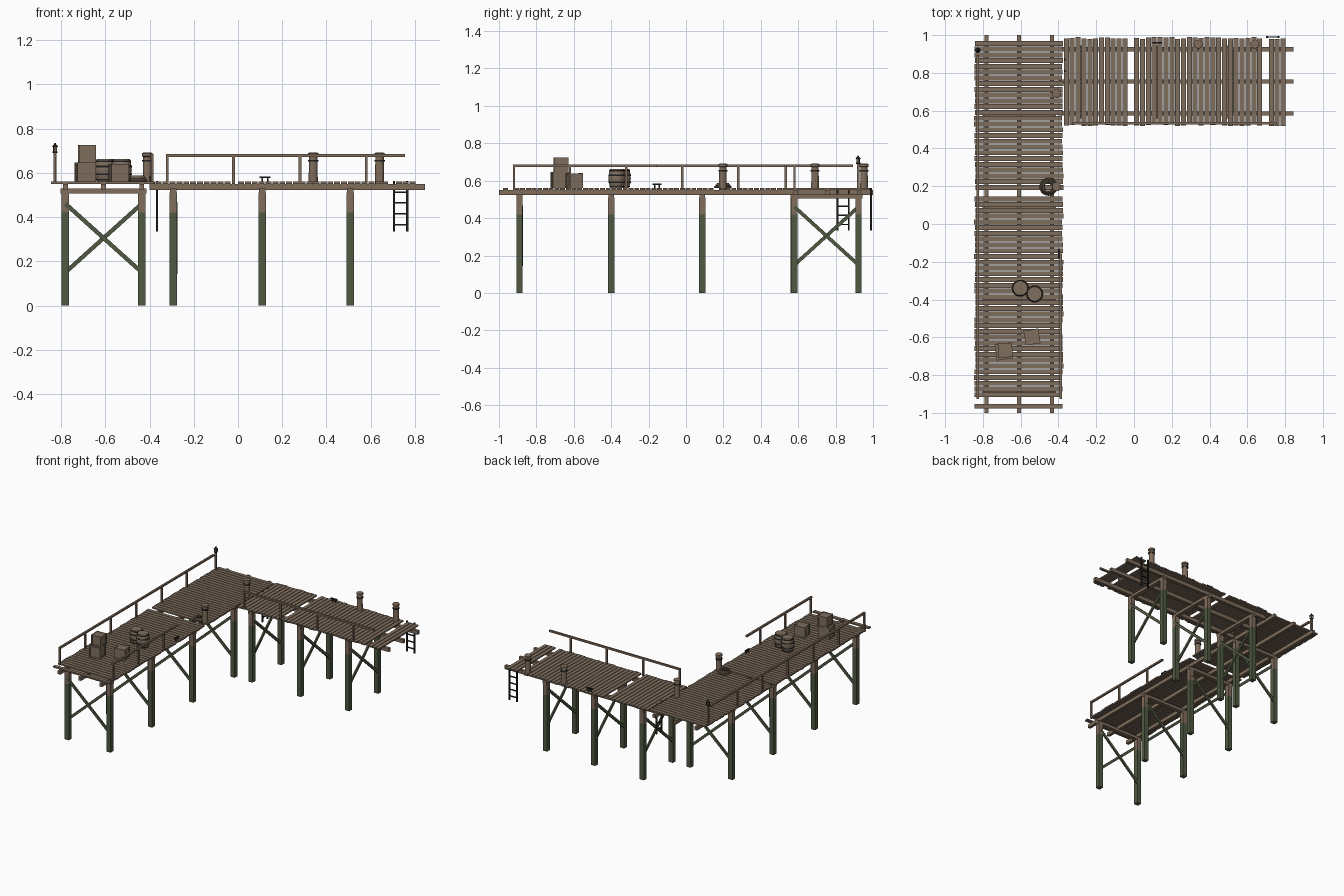
import bpy, bmesh, math, random
from mathutils import Matrix, Vector

if "Cube" in bpy.data.objects:
    bpy.data.objects.remove(bpy.data.objects["Cube"])

random.seed(4)


def srgb(r, g, b):
    return tuple(((c / 255 + 0.055) / 1.055) ** 2.4 for c in (r, g, b)) + (1,)


def material(name, rgb):
    m = bpy.data.materials.new(name)
    m.diffuse_color = srgb(*rgb)
    m.use_nodes = True
    m.node_tree.nodes["Principled BSDF"].inputs["Base Color"].default_value = m.diffuse_color
    return m


WOOD = material("weathered wood", (127, 110, 94))
BEAM = material("beam wood", (128, 109, 92))
ALGAE = material("green algae wood", (80, 90, 66))
METAL = material("dark iron", (34, 33, 32))
ROPE = material("old rope", (104, 92, 76))
GLASS = material("lamp glass", (150, 130, 95))


def box(bm, center, size, rot=None):
    m = Matrix.Translation(center) @ (rot or Matrix()) @ Matrix.Diagonal((*size, 1))
    bmesh.ops.create_cube(bm, size=1, matrix=m)


def span(bm, lo, hi):
    lo, hi = Vector(lo), Vector(hi)
    box(bm, (lo + hi) / 2, hi - lo)


def bar(bm, a, b, w, t):
    """Rectangular stick from a to b."""
    a, b = Vector(a), Vector(b)
    d = b - a
    box(bm, (a + b) / 2, (w, t, d.length), d.to_track_quat('Z', 'Y').to_matrix().to_4x4())


def lathe(bm, center, profile, n=12):
    """Closed turned shape from (radius, z) pairs."""
    rings = [[bm.verts.new((center[0] + r * math.cos(2 * math.pi * i / n),
                            center[1] + r * math.sin(2 * math.pi * i / n), z))
              for i in range(n)] for r, z in profile]
    for p, q in zip(rings, rings[1:]):
        for i in range(n):
            bm.faces.new((p[i], p[(i + 1) % n], q[(i + 1) % n], q[i]))
    bm.faces.new(rings[0][::-1])
    bm.faces.new(rings[-1])


def finish(bm, name, mat):
    me = bpy.data.meshes.new(name)
    bm.to_mesh(me)
    bm.free()
    me.materials.append(mat)
    ob = bpy.data.objects.new(name, me)
    bpy.context.collection.objects.link(ob)
    return ob


Z0, Z1 = 0.55, 0.56      # deck underside and top

# Deck planks of the long pier and the side pier, with missing boards
bm = bmesh.new()
for i in range(64):
    if i not in (1, 37):
        j = random.uniform(-0.004, 0.004)
        box(bm, (-0.61 + j, -0.965 + i * 0.0305, 0.555), (0.465, 0.026, 0.01))
finish(bm, "long_pier_planks", WOOD)
bm = bmesh.new()
for i in range(38):
    if i not in (11, 34):
        j = random.uniform(-0.005, 0.005)
        box(bm, (-0.358 + i * 0.031, 0.754 + j, 0.555), (0.0265, 0.462, 0.01))
finish(bm, "side_pier_planks", WOOD)

# Stringers under the planks
bm = bmesh.new()
for x in (-0.78, -0.608, -0.435):
    span(bm, (x - 0.011, -1, 0.524), (x + 0.011, 1, Z0))
for y in (0.585, 0.755, 0.925):
    span(bm, (-0.40, y - 0.011, 0.523), (0.845, y + 0.011, Z0))
finish(bm, "stringers", BEAM)

# Bents: two piles, a cap beam and crossed braces
low, top, caps, braces = (bmesh.new() for _ in range(4))


def bent(p, q):
    p, q = Vector(p), Vector(q)
    along = (q - p).normalized()
    side = Vector((-along.y, along.x, 0))
    up = Vector((0, 0, 1))
    for c in (p, q):
        box(low, c + up * 0.21, (0.034, 0.034, 0.42))
        box(top, c + up * 0.465, (0.034, 0.034, 0.09))
    ext = along * 0.022
    mid = (p + q) / 2 + up * 0.517
    d = q - p + 2 * ext
    box(caps, mid, (max(abs(d.x), 0.03), max(abs(d.y), 0.03), 0.022))
    for a, b, s in ((p, q, 0.012), (q, p, -0.012)):
        o = side * s
        # track axis keeps the stick's wide face in the plane of the bent
        v = b - a + up * 0.31
        z = v.normalized()
        rot = Matrix((side.cross(z), side, z)).transposed().to_4x4()
        box(braces, (a + b) / 2 + up * 0.305 + o, (0.019, 0.011, v.length), rot)


for y in (-0.89, -0.40, 0.087, 0.575):
    bent((-0.78, y, 0), (-0.435, y, 0))
for x in (-0.292, 0.11, 0.508):
    bent((x, 0.58, 0), (x, 0.922, 0))
finish(low, "pile_lower", ALGAE)
finish(top, "pile_upper", BEAM)
finish(caps, "cap_beams", BEAM)
finish(braces, "cross_braces", ALGAE)

# Railings
bm = bmesh.new()


def rail(start, direction, posts, length):
    s, d = Vector(start), Vector(direction)
    for i in range(posts):
        c = s + d * 0.3 * i
        box(bm, (c.x, c.y, 0.612), (0.012, 0.012, 0.124))
    m = s + d * (length / 2 - 0.006)
    box(bm, (m.x, m.y, 0.679), (max(0.014, d.x * length), max(0.014, d.y * length), 0.013))


rail((-0.828, -0.92, 0), (0, 1, 0), 6, 1.82)
rail((-0.388, -0.92, 0), (0, 1, 0), 3, 0.77)
rail((-0.32, 0.533, 0), (1, 0, 0), 4, 1.08)
finish(bm, "railings", BEAM)

# Mooring bollards with iron rings
wood, iron = bmesh.new(), bmesh.new()
for c in ((0.34, 0.952), (0.64, 0.952), (-0.41, 0.69), (-0.41, 0.197)):
    lathe(wood, c, [(0.021, 0.55), (0.019, 0.672), (0.024, 0.675), (0.024, 0.688), (0.018, 0.691)])
    lathe(iron, c, [(0.024, 0.65), (0.024, 0.658)])
finish(wood, "bollards", BEAM)
finish(iron, "bollard_rings", METAL)

# Rope coil: stacked, shrinking rings
for k, (r, z) in enumerate(((0.041, 0.566), (0.034, 0.574), (0.028, 0.581))):
    bpy.ops.mesh.primitive_torus_add(major_radius=r, minor_radius=0.007, major_segments=20,
                                     minor_segments=6, location=(-0.453, 0.197, z))
    ob = bpy.context.object
    ob.name = f"rope_coil_{k + 1}"
    ob.data.materials.append(ROPE)

# Cleats
bm = bmesh.new()
for (x, y), (dx, dy) in (((-0.397, -0.155), (0, 1)), ((0.122, 0.96), (1, 0))):
    box(bm, (x, y, 0.58), (0.009 + 0.041 * dx, 0.009 + 0.041 * dy, 0.008))
    for s in (-0.012, 0.012):
        box(bm, (x + s * dx, y + s * dy, 0.568), (0.008, 0.008, 0.02))
finish(bm, "cleats", METAL)

# Ladders
bm = bmesh.new()
for c, d in ((Vector((0.735, 0.99, 0)), Vector((1, 0, 0))), (Vector((-0.366, 0.84, 0)), Vector((0, 1, 0)))):
    for s in (-0.03, 0.03):
        p = c + d * s
        span(bm, p + Vector((-0.005, -0.005, 0.335)), p + Vector((0.005, 0.005, 0.562)))
    for z in (0.366, 0.415, 0.464, 0.513):
        bar(bm, c - d * 0.03 + Vector((0, 0, z)), c + d * 0.03 + Vector((0, 0, z)), 0.007, 0.007)
finish(bm, "ladders", METAL)

# Barrels with iron hoops
wood, iron = bmesh.new(), bmesh.new()
for c in ((-0.602, -0.34), (-0.526, -0.37)):
    lathe(wood, c, [(0.036, Z1), (0.043, 0.585), (0.046, 0.612), (0.043, 0.64), (0.038, 0.662)], 14)
    for r, z in ((0.0405, 0.568), (0.046, 0.592), (0.046, 0.628), (0.0415, 0.652)):
        lathe(iron, c, [(r, z - 0.003), (r, z + 0.004)], 14)
finish(wood, "barrels", WOOD)
finish(iron, "barrel_hoops", METAL)

# Crates with corner and edge battens
bm = bmesh.new()
for x, y, z, s, h, a in ((-0.69, -0.675, Z1, 0.084, 0.086, 8), (-0.682, -0.668, 0.647, 0.076, 0.078, 3),
                         (-0.54, -0.598, Z1, 0.078, 0.08, 10)):
    rot = Matrix.Rotation(math.radians(a), 4, 'Z')
    o = Vector((x, y, z))
    box(bm, o + Vector((0, 0, h / 2)), (s - 0.006, s - 0.006, h - 0.004), rot)
    for i in (-1, 1):
        for j in (-1, 1):
            k = s / 2 - 0.004
            box(bm, o + rot @ Vector((i * k, j * k, h / 2)), (0.01, 0.01, h), rot)
            e = h / 2 + j * (h / 2 - 0.005)
            box(bm, o + rot @ Vector((i * k, 0, e)), (0.008, s - 0.01, 0.009), rot)
            box(bm, o + rot @ Vector((0, i * k, e)), (s - 0.01, 0.008, 0.009), rot)
finish(bm, "crates", WOOD)

# Lantern on a corner post
L = (-0.827, 0.92)
bm = bmesh.new()
box(bm, (*L, 0.62), (0.013, 0.013, 0.14))
finish(bm, "lantern_post", BEAM)
bm = bmesh.new()
lathe(bm, L, [(0.012, 0.69), (0.012, 0.696)], 8)
lathe(bm, L, [(0.015, 0.717), (0.005, 0.728), (0.003, 0.735)], 8)
for i in (-1, 1):
    for j in (-1, 1):
        box(bm, (L[0] + i * 0.008, L[1] + j * 0.008, 0.706), (0.003, 0.003, 0.024))
finish(bm, "lantern_frame", METAL)
bm = bmesh.new()
lathe(bm, L, [(0.008, 0.695), (0.008, 0.718)], 8)
finish(bm, "lantern_glass", GLASS)
